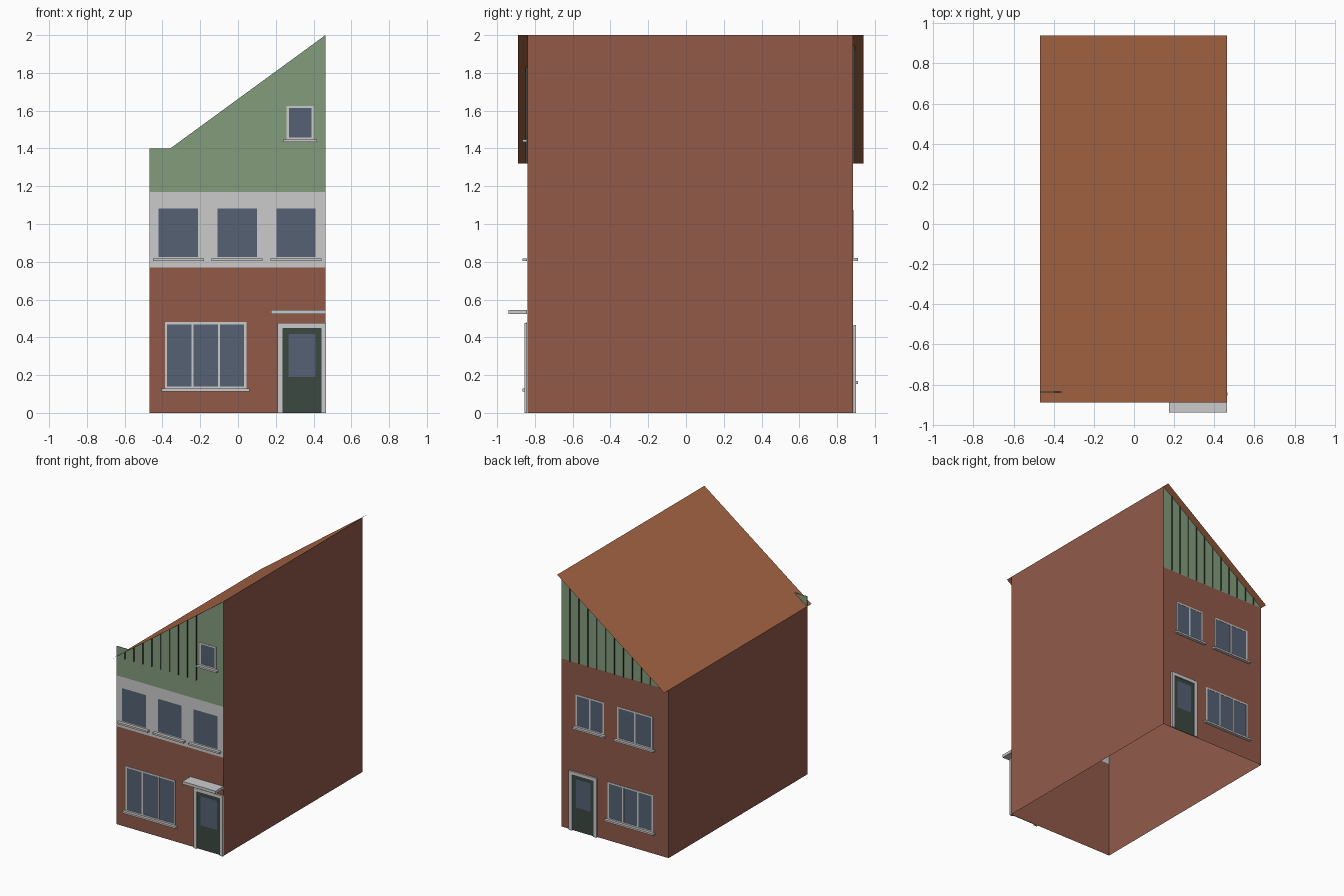
import bpy, bmesh
from mathutils import Vector

if "Cube" in bpy.data.objects:
    bpy.data.objects.remove(bpy.data.objects["Cube"])

def material(name, r, g, b):
    m = bpy.data.materials.new(name)
    m.diffuse_color = (r, g, b, 1)
    m.use_nodes = True
    m.node_tree.nodes["Principled BSDF"].inputs["Base Color"].default_value = m.diffuse_color
    return m

BRICK = material("brick", 0.285, 0.102, 0.066)
ROOF = material("roof_tile", 0.40, 0.137, 0.061)
GREEN = material("green_cladding", 0.229, 0.333, 0.204)
DARK = material("dark_green", 0.043, 0.066, 0.052)
GLASS = material("glass", 0.091, 0.121, 0.175)

XL, XR = -0.468, 0.463          # side walls
YF, YB = -0.84, 0.885           # front and back walls
EAVE, RIDGE = 1.32, 2.0

def roof_z(x):
    return EAVE + (RIDGE - EAVE) * (x - XL) / (XR - XL)

def finish(name, bm, mat):
    me = bpy.data.meshes.new(name)
    bm.to_mesh(me)
    bm.free()
    ob = bpy.data.objects.new(name, me)
    bpy.context.collection.objects.link(ob)
    if mat:
        me.materials.append(mat)
    return ob

def sheets(name, polys, mat=None):
    """Flat faces, each given as a list of corner points."""
    bm = bmesh.new()
    for pts in polys:
        bm.faces.new([bm.verts.new(p) for p in pts])
    return finish(name, bm, mat)

def boxes(name, specs, mat=None):
    """One object from several boxes (x0, x1, y0, y1, z0, z1)."""
    bm = bmesh.new()
    for x0, x1, y0, y1, z0, z1 in specs:
        vs = bmesh.ops.create_cube(bm, size=1)["verts"]
        c = Vector((x0 + x1, y0 + y1, z0 + z1)) / 2
        for v in vs:
            v.co = Vector((v.co.x * (x1 - x0), v.co.y * (y1 - y0), v.co.z * (z1 - z0))) + c
    return finish(name, bm, mat)

def span(side, depth, start=0.001):
    """y range outwards from the front (-1) or back (1) wall."""
    y = YF if side < 0 else YB
    return sorted((y + side * start, y + side * depth))

def wall_poly(xz, y, side):
    pts = [(x, y, z) for x, z in xz]
    return pts if side < 0 else pts[::-1]

def pane(name, side, x0, x1, z0, z1, out=0.002):
    y = YF - out if side < 0 else YB + out
    sheets(name, [wall_poly([(x0, z0), (x1, z0), (x1, z1), (x0, z1)], y, side)], GLASS)

def sill(name, side, x0, x1, z):
    boxes(name + "_sill", [(x0, x1, *span(side, 0.025), z - 0.007, z + 0.007)])

def window(name, side, x0, x1, z0, z1, panes, t=0.012):
    pane(name + "_glass", side, x0 + t / 2, x1 - t / 2, z0 + t / 2, z1 - t / 2)
    y = span(side, 0.004)
    bars = [(x0, x1, *y, z0, z0 + t), (x0, x1, *y, z1 - t, z1)]
    for i in range(panes + 1):
        x = x0 + (x1 - x0 - t) * i / panes
        bars.append((x, x + t, *y, z0 + t, z1 - t))
    boxes(name + "_frame", bars)
    sill(name, side, x0 - 0.017, x1 + 0.017, z0 - 0.006)

def door(name, side, x0, x1, top, t=0.027):
    y = span(side, 0.015)
    boxes(name + "_frame", [(x0, x0 + t, *y, 0, top), (x1 - t, x1, *y, 0, top),
                            (x0 + t, x1 - t, *y, top - t, top)])
    boxes(name + "_leaf", [(x0 + t, x1 - t, *span(side, 0.004), 0, top - t)], DARK)
    pane(name + "_glass", side, x0 + t + 0.03, x1 - t - 0.03, top * 0.4, top - t - 0.03, 0.006)

# Brick shell, open underneath
sheets("side_walls", [
    [(XR, YF, 0), (XR, YB, 0), (XR, YB, RIDGE), (XR, YF, RIDGE)],
    [(XL, YB, 0), (XL, YF, 0), (XL, YF, EAVE), (XL, YB, EAVE)]], BRICK)

def strip(z0, z1):
    return [(XL, z0), (XR, z0), (XR, z1), (XL, z1)]

sheets("front_brick_wall", [wall_poly(strip(0, 0.77), YF, -1)], BRICK)
sheets("back_brick_wall", [wall_poly(strip(0, EAVE), YB, 1)], BRICK)

# Front bands and gables
XP = XL + (1.4 - EAVE) / (RIDGE - EAVE) * (XR - XL)
sheets("front_white_band", [wall_poly(strip(0.77, 1.17), YF, -1)])
boxes("front_green_band", [(XL, XR - 0.001, YF, YF + 0.005, 1.17, 1.4)], GREEN)
sheets("front_gable", [wall_poly([(XP, 1.4), (XR, 1.4), (XR, RIDGE)], YF, -1)], GREEN)
sheets("back_gable", [wall_poly([(XL, EAVE), (XR, EAVE), (XR, RIDGE)], YB, 1)], GREEN)

# Thin upright cladding ribs
for side, name in ((-1, "front_ribs"), (1, "back_ribs")):
    ya, yb = span(side, 0.01, 0)
    ribs = []
    for i in range(1, 12):
        x = XL + (XR - XL) * i / 12
        if side < 0 and 0.24 < x < 0.41:
            continue
        ribs.append([(x, ya, EAVE), (x, yb, EAVE), (x, yb, roof_z(x)), (x, ya, roof_z(x))])
    sheets(name, ribs, DARK)

# Single-pitch roof
sheets("roof", [[(XL, -0.89, EAVE), (XR, -0.89, RIDGE), (XR, 0.94, RIDGE), (XL, 0.94, EAVE)]], ROOF)

# Front openings
window("front_lower_window", -1, -0.387, 0.045, 0.127, 0.48, 3)
window("gable_window", -1, 0.257, 0.40, 1.446, 1.625, 1)
for i, x in enumerate((-0.42, -0.108, 0.203)):
    n = f"front_upper_window_{i + 1}"
    pane(n + "_glass", -1, x, x + 0.208, 0.825, 1.083)
    sill(n, -1, x - 0.031, x + 0.239, 0.81)
door("front_door", -1, 0.21, 0.466, 0.475)
boxes("door_canopy", [(0.175, XR, -0.94, YF - 0.001, 0.524, 0.546)])

# Back openings
door("back_door", 1, 0.15, 0.39, 0.465)
window("back_lower_window", 1, -0.335, 0.06, 0.167, 0.46, 3)
window("back_upper_window_1", 1, 0.092, 0.337, 0.818, 1.075, 2)
window("back_upper_window_2", 1, -0.332, -0.023, 0.818, 1.075, 2)
